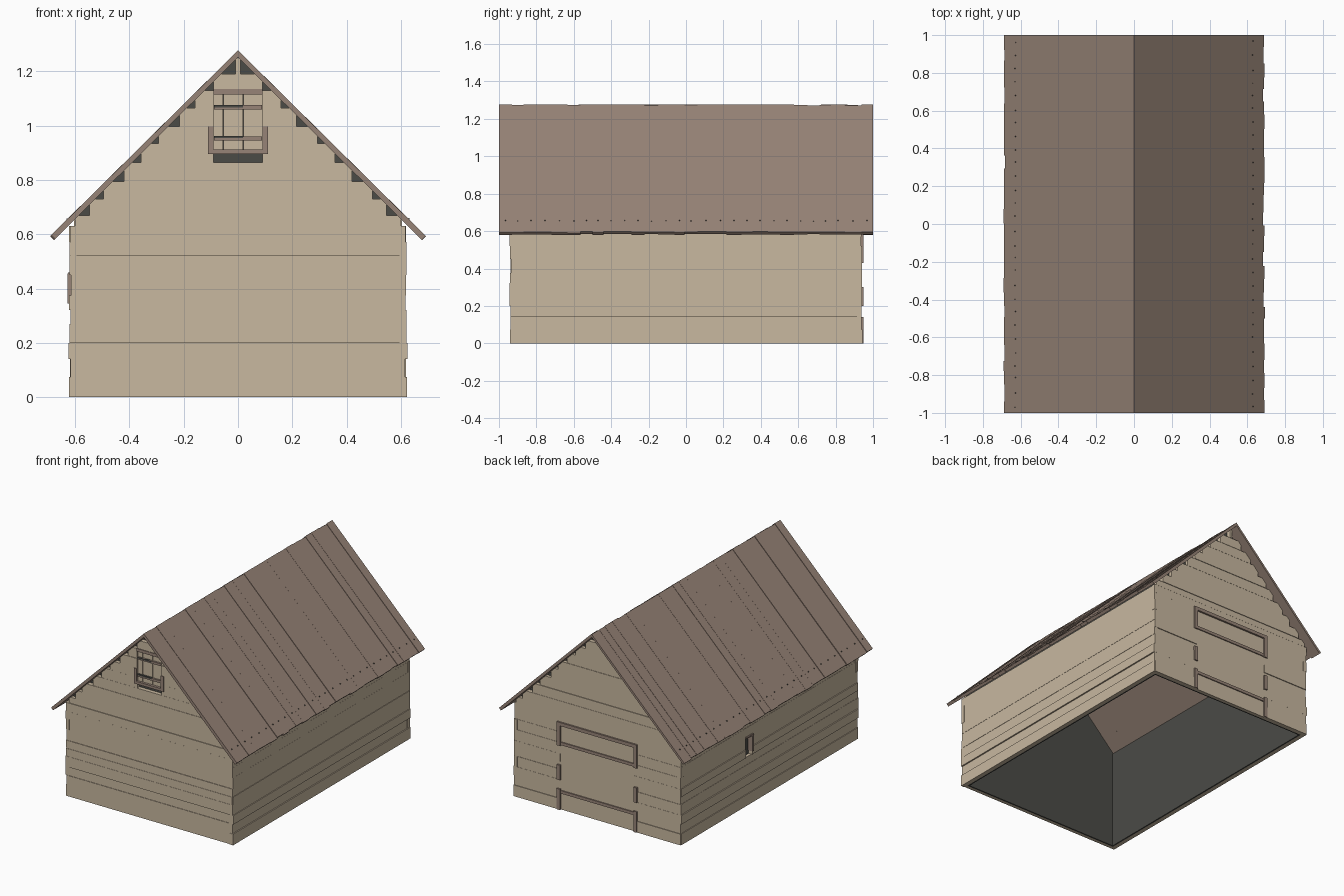
import bpy, bmesh, random
from mathutils import Vector

random.seed(4)
cube = bpy.data.objects.get("Cube")
if cube:
    bpy.data.objects.remove(cube, do_unlink=True)


def material(name, rgb):
    m = bpy.data.materials.new(name)
    m.use_nodes = True
    m.diffuse_color = (*rgb, 1)
    m.node_tree.nodes["Principled BSDF"].inputs["Base Color"].default_value = (*rgb, 1)
    return m


BEIGE = material("pale timber", (0.58, 0.48, 0.35))
BROWN = material("brown timber", (0.31, 0.23, 0.185))
DARK = material("dark interior", (0.07, 0.07, 0.062))

HALF_W, HALF_L, ROOF_L = 0.62, 0.94, 1.0
RIDGE, SLOPE, UNDER = 1.275, 0.99, 1.252
ROWS = [0, .075, .14, .2, .27, .322, .375, .45, .52, .572, .63,
        .67, .73, .795, .865, .935, .997, 1.065, 1.13, 1.19, 1.25]


def end_wall(sign):
    """Maps (across, height, outward) onto the front or back wall."""
    return lambda u, z, d: (u, sign * d, z)


def side_wall(sign):
    return lambda u, z, d: (sign * d, u, z)


def prism(bm, pts, place, d0, d1):
    """Extrudes a flat outline between two depths."""
    lo = [bm.verts.new(place(u, z, d0)) for u, z in pts]
    hi = [bm.verts.new(place(u, z, d1)) for u, z in pts]
    bm.faces.new(lo)
    bm.faces.new(hi[::-1])
    n = len(pts)
    for i in range(n):
        j = (i + 1) % n
        bm.faces.new((lo[j], lo[i], hi[i], hi[j]))


def bar(bm, u0, u1, z0, z1, place, d0, d1):
    prism(bm, [(u0, z0), (u1, z0), (u1, z1), (u0, z1)], place, d0, d1)


def finish(bm, name, mat):
    bmesh.ops.recalc_face_normals(bm, faces=bm.faces)
    me = bpy.data.meshes.new(name)
    bm.to_mesh(me)
    bm.free()
    me.materials.append(mat)
    ob = bpy.data.objects.new(name, me)
    bpy.context.collection.objects.link(ob)
    return ob


def jitter(amount=0.005):
    return random.uniform(-amount, amount)


# Dark inner walls, open at the bottom
bm = bmesh.new()
w, l = HALF_W - 0.025, HALF_L - 0.025
for s in (-1, 1):
    prism(bm, [(-w, 0), (w, 0), (w, UNDER - w * SLOPE), (0, UNDER), (-w, UNDER - w * SLOPE)],
          end_wall(s), l - 0.01, l)
    bar(bm, -l, l, 0, UNDER - w * SLOPE, side_wall(s), w - 0.01, w)
finish(bm, "inner_walls", DARK)


# Horizontal boards on the gable ends, stepped under the roof
def gable_boards(name, sign, gap, z_low, z_high):
    bm = bmesh.new()
    for z0, z1 in zip(ROWS, ROWS[1:]):
        mid = (z0 + z1) / 2
        depth = HALF_L + jitter()
        if mid < 0.63:
            half = HALF_W - 0.002 + jitter(0.003)
            outline = [(half, z0), (half, z1)]
        else:
            half = 0.01 if z0 > 1.18 else UNDER - mid - jitter(0.008)
            top = max((UNDER - z1) / SLOPE, 0.004)
            outline = [(half, z0), (half, min(UNDER - half * SLOPE, z1)), (min(top, half), z1)]
        if z_low < mid < z_high:
            for s in (-1, 1):
                pts = [(gap, z0)] + outline + [(gap, z1)]
                prism(bm, [(s * u, z) for u, z in pts], end_wall(sign), l, depth)
        else:
            pts = outline + [(-u, z) for u, z in reversed(outline)]
            prism(bm, pts, end_wall(sign), l, depth)
    finish(bm, name, BEIGE)


gable_boards("front_boards", -1, 0.09, 0.87, 1.12)
gable_boards("back_boards", 1, 0.275, -1, 0.57)


# Horizontal boards on the long sides, with a small opening on the right
def side_boards(name, sign, opening):
    bm = bmesh.new()
    for z0, z1 in zip(ROWS[:10], ROWS[1:11]):
        depth = HALF_W + jitter()
        end = HALF_L - 0.002 + jitter(0.003)
        if opening and 0.35 < (z0 + z1) / 2 < 0.45:
            spans = [(-end, 0.185), (0.25, end)]
        elif opening and 0.322 < (z0 + z1) / 2 < 0.375:
            spans = [(-end, 0.185), (0.25, end)]
        else:
            spans = [(-end, end)]
        for a, b in spans:
            bar(bm, a, b, z0, z1, side_wall(sign), w, depth)
    finish(bm, name, BEIGE)


side_boards("left_boards", 1, False)
side_boards("right_boards", -1, True)

bm = bmesh.new()
bar(bm, 0.175, 0.19, 0.345, 0.455, side_wall(-1), w, HALF_W + 0.008)
bar(bm, 0.175, 0.25, 0.45, 0.46, side_wall(-1), w, HALF_W + 0.006)
finish(bm, "side_window_frame", BROWN)

# Loft hatch in the front gable
front = end_wall(-1)
bm = bmesh.new()
for a, b in ((-.09, -.056), (-.054, .018), (.02, .09)):
    bar(bm, a, b, .905, 1.12, front, l, HALF_L - 0.008 + jitter(0.002))
finish(bm, "hatch_panel", BEIGE)
bm = bmesh.new()
for s in (-1, 1):
    bar(bm, s * .09, s * .11, .895, .998, front, l, HALF_L + .008)
bar(bm, -.09, .09, .895, .913, front, l, HALF_L + .008)
bar(bm, -.09, .09, 1.115, 1.135, front, l, HALF_L + .008)
for z in (.945, 1.06):
    bar(bm, -.088, .088, z, z + .016, front, l, HALF_L + .003)
finish(bm, "hatch_frame", BROWN)
bm = bmesh.new()
for z in (.954, 1.067):
    bar(bm, -.088, .018, z, z + .009, front, l, HALF_L + .005)
finish(bm, "hatch_batten_gaps", DARK)

# Large door in the back wall, its posts partly behind the boards
back = end_wall(1)
bm = bmesh.new()
bar(bm, -.275, .275, 0, .57, back, l, HALF_L - .004)
finish(bm, "back_door", BEIGE)
bm = bmesh.new()
for s in (-1, 1):
    for z0, z1 in ((0, .14), (.2, .3), (.43, .57)):
        bar(bm, s * .272, s * .297, z0, z1, back, l, HALF_L + .008)
bar(bm, -.297, .297, .565, .588, back, l, HALF_L + .008)
for z in (.11, .435):
    bar(bm, -.272, .272, z, z + .02, back, l, HALF_L + .003)
finish(bm, "back_door_frame", BROWN)

# Roof boards running down each slope, plus one nail per board
nails = bmesh.new()
COUNT = 28
for s, name in ((1, "left_roof"), (-1, "right_roof")):
    bm = bmesh.new()
    along = Vector((s, -SLOPE)).normalized()
    out = Vector((s * SLOPE, 1)).normalized()
    top = Vector((0, RIDGE - 0.004))
    cuts = [-ROOF_L + 2 * ROOF_L * i / COUNT for i in range(COUNT + 1)]
    cuts = [c + jitter(0.012) if abs(c) < 0.99 else c for c in cuts]
    for a, b in zip(cuts, cuts[1:]):
        lift = random.uniform(-0.003, 0.003)
        foot = top + along * (0.965 + jitter(0.004))
        pts = [Vector((0, RIDGE + lift)), foot + out * (0.003 + lift),
               foot - out * 0.015, Vector((0, UNDER))]
        prism(bm, pts, lambda u, z, d: (u, d, z), a, b)
        spot = top + along * 0.88 + out * (0.004 + lift)
        bmesh.ops.create_cube(nails, size=0.005)
        bmesh.ops.translate(nails, verts=nails.verts[-8:],
                            vec=(spot.x, (a + b) / 2, spot.y))
    finish(bm, name, BROWN)
finish(nails, "roof_nails", DARK)
